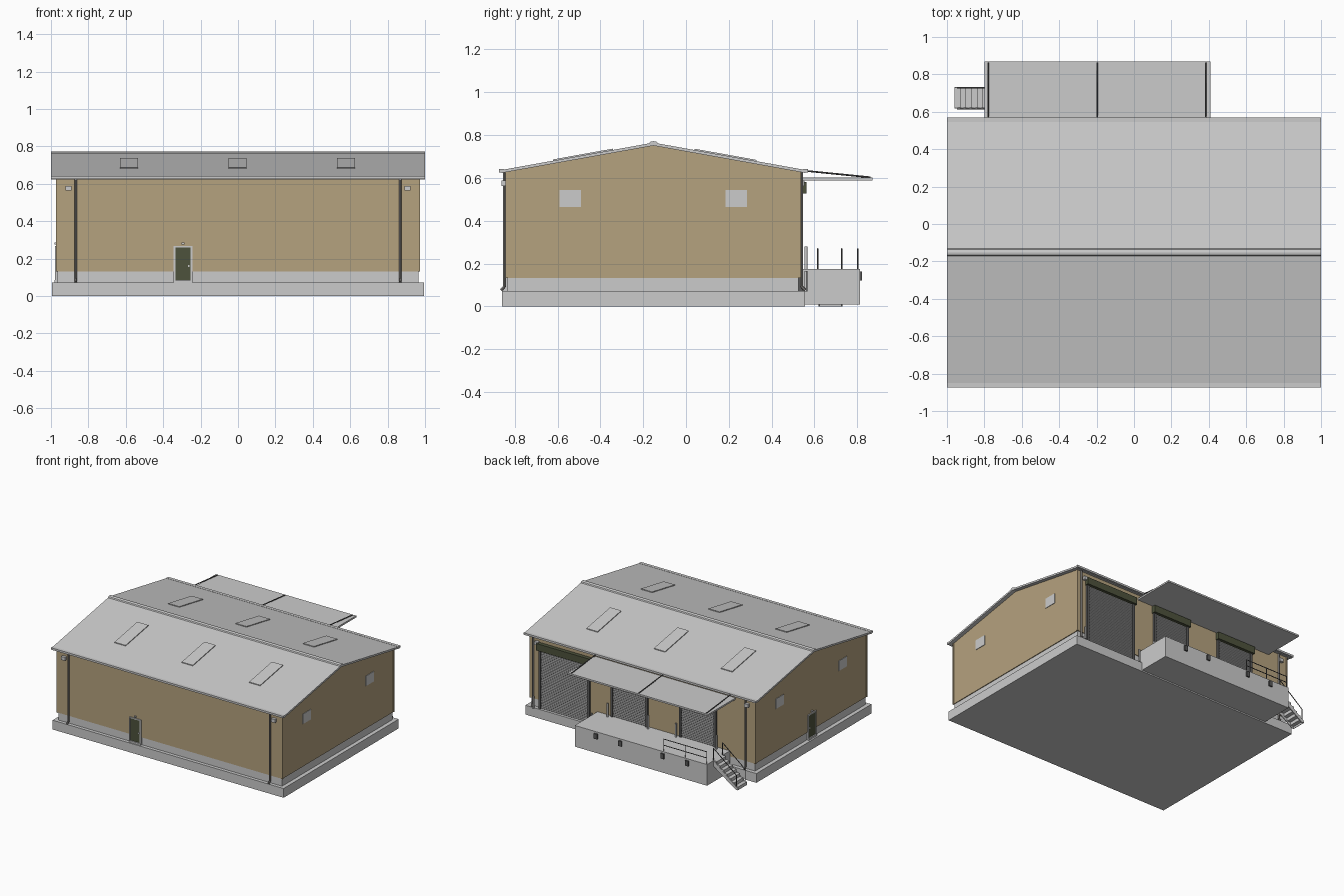
import bpy, math
from mathutils import Vector

if "Cube" in bpy.data.objects:
    bpy.data.objects.remove(bpy.data.objects["Cube"])


def mat(name, col):
    m = bpy.data.materials.new(name)
    m.diffuse_color = (*col, 1)
    m.use_nodes = True
    m.node_tree.nodes["Principled BSDF"].inputs["Base Color"].default_value = m.diffuse_color
    return m


TAN = mat("tan_cladding", (0.46, 0.36, 0.21))
OLIVE = mat("dark_olive", (0.075, 0.085, 0.045))
DARK = mat("dark_metal", (0.1, 0.1, 0.1))
PIPE = mat("pipe_grey", (0.22, 0.21, 0.2))


def mesh(name, verts, faces, m=None):
    me = bpy.data.meshes.new(name)
    me.from_pydata(verts, [], faces)
    me.update()
    ob = bpy.data.objects.new(name, me)
    bpy.context.collection.objects.link(ob)
    if m:
        me.materials.append(m)
    return ob


# profile of (y, z) points, listed counter-clockwise seen from +x, extruded along x
def prism(name, pts, x0, x1, m=None):
    n = len(pts)
    v = [(x, y, z) for x in (x0, x1) for y, z in pts]
    f = [tuple(range(n - 1, -1, -1)), tuple(range(n, 2 * n))]
    f += [(i, (i + 1) % n, n + (i + 1) % n, n + i) for i in range(n)]
    return mesh(name, v, f, m)


def box(name, x0, x1, y0, y1, z0, z1, m=None):
    return prism(name, [(y0, z0), (y1, z0), (y1, z1), (y0, z1)], x0, x1, m)


def rod(name, a, b, r, m=None, sides=12):
    a, b = Vector(a), Vector(b)
    bpy.ops.mesh.primitive_cylinder_add(vertices=sides, radius=r, depth=(b - a).length, location=(a + b) / 2)
    ob = bpy.context.object
    ob.name = name
    ob.rotation_euler = (b - a).to_track_quat('Z', 'Y').to_euler()
    bpy.ops.object.shade_smooth_by_angle()
    if m:
        ob.data.materials.append(m)
    return ob


RY, RZ = -0.152, 0.765      # ridge
SL = 0.18                   # roof slope


def roof_z(y):
    return RZ - SL * abs(y - RY)


# base and walls
box("plinth", -0.995, 0.995, -0.86, 0.555, 0, 0.072)
box("base_course", -0.964, 0.964, -0.834, 0.526, 0.07, 0.135)
prism("walls", [(-0.84, 0.132), (0.532, 0.132), (0.532, roof_z(0.532) - 0.012),
                (RY, RZ - 0.012), (-0.84, roof_z(-0.84) - 0.012)], -0.97, 0.97, TAN)
for x in (-1, 1):
    for y in (-0.838, 0.53):
        box("corner_trim", x * 0.968 - 0.006, x * 0.968 + 0.006, y - 0.006, y + 0.006, 0.132, 0.63, TAN)

# roof, ridge cap, gutters
y0, y1, t = -0.862, 0.558, 0.014
prism("roof", [(y0, roof_z(y0) - t), (RY, RZ - t), (y1, roof_z(y1) - t),
               (y1, roof_z(y1)), (RY, RZ), (y0, roof_z(y0))], -1, 1)
prism("ridge_cap", [(RY - 0.02, RZ - 0.004), (RY + 0.02, RZ - 0.004), (RY + 0.015, RZ + 0.004),
                    (RY, RZ + 0.007), (RY - 0.015, RZ + 0.004)], -1, 1)
for s, y in ((-1, -0.862), (1, 0.558)):
    box("gutter", -1, 1, y - 0.012, y + 0.012, 0.626, 0.641)

# skylights
for x in (-0.582, -0.003, 0.578):
    for a, b in ((-0.62, -0.34), (0.04, 0.33)):
        prism("skylight", [(a, roof_z(a) - 0.003), (b, roof_z(b) - 0.003),
                           (b, roof_z(b) + 0.006), (a, roof_z(a) + 0.006)], x - 0.048, x + 0.048)

# downpipes with shoes
for x, y, s in ((-0.868, -0.848, -1), (0.868, -0.848, -1), (0.94, 0.54, 1), (-0.89, 0.54, 1)):
    rod("downpipe", (x, y, 0.09), (x, y, 0.632), 0.007, PIPE)
    rod("downpipe_shoe", (x, y, 0.092), (x, y + s * 0.016, 0.076), 0.007, PIPE)

# wall lamps
for x in (-0.905, 0.905):
    for y in (-0.85, 0.542):
        box("wall_lamp", x - 0.016, x + 0.016, y - 0.012, y + 0.012, 0.563, 0.589)

# gable windows on both ends
for x in (-0.97, 0.97):
    for y in (-0.541, 0.234):
        box("gable_window", x - 0.004, x + 0.004, y - 0.05, y + 0.05, 0.465, 0.543)


# personnel doors: front, then left end
def frame_piece(name, side, c, u0, u1, d, z0, z1, m=None):
    if side == "front":
        box(name, c + u0, c + u1, -0.84 - d, -0.825, z0, z1, m)
    else:
        box(name, -0.97 - d, -0.955, c + u0, c + u1, z0, z1, m)


for side, c in (("front", -0.294), ("left", -0.16)):
    frame_piece("door_leaf", side, c, -0.042, 0.042, 0.003, 0.086, 0.262, OLIVE)
    frame_piece("door_jamb", side, c, -0.05, -0.041, 0.008, 0.072, 0.268)
    frame_piece("door_jamb", side, c, 0.041, 0.05, 0.008, 0.072, 0.268)
    frame_piece("door_head", side, c, -0.05, 0.05, 0.008, 0.26, 0.268)
    frame_piece("door_sill", side, c, -0.05, 0.05, 0.012, 0.072, 0.086)
    frame_piece("door_handle", side, c, 0.027, 0.034, 0.008, 0.155, 0.165)
    frame_piece("door_lamp", side, c, -0.008, 0.008, 0.01, 0.276, 0.286)


# roller doors: ribbed curtain, guides, drum housing
def roller_door(x0, x1, z0, z1):
    n = round((z1 - z0) / 0.0125)
    h = (z1 - z0) / n
    pts = [(0.52, z1), (0.52, z0)]
    for i in range(n):
        z = z0 + i * h
        pts += [(0.534, z), (0.539, z + h * 0.35), (0.539, z + h * 0.7)]
    pts.append((0.534, z1))
    prism("roller_curtain", pts, x0, x1)
    for x in (x0, x1):
        box("door_guide", x - 0.01, x + 0.01, 0.52, 0.546, z0, z1, DARK)
    box("drum_housing", x0 - 0.018, x1 + 0.018, 0.525, 0.562, z1 - 0.002, z1 + 0.052, OLIVE)


roller_door(0.46, 0.88, 0.072, 0.53)
roller_door(-0.04, 0.26, 0.175, 0.53)
roller_door(-0.63, -0.33, 0.175, 0.53)

# loading dock with bumpers
box("loading_dock", -0.75, 0.39, 0.53, 0.812, 0.01, 0.175)
for x in (0.205, -0.005, -0.37, -0.58):
    box("dock_bumper", x - 0.014, x + 0.014, 0.81, 0.823, 0.122, 0.162, DARK)

# bollards beside the doors
for x, z0, z1 in ((0.92, 0.07, 0.165), (0.42, 0.07, 0.165), (0.285, 0.17, 0.28),
                  (-0.065, 0.17, 0.28), (-0.305, 0.17, 0.28), (-0.655, 0.17, 0.28)):
    rod("bollard", (x, 0.56, z0), (x, 0.56, z1), 0.007)

# stairs at the dock end
n, xs, ze = 7, -0.75, 0.175
run, rise = 0.21 / n, ze / n
for i in range(n):
    z = ze - i * rise
    box("stair_tread", xs - (i + 1) * run, xs - i * run + 0.004, 0.62, 0.73, z - 0.01, z)
    box("stair_riser", xs - i * run - run, xs - i * run - run + 0.004, 0.62, 0.73, z - rise, z)
for y in (0.618, 0.726):
    mesh("stair_stringer", [(x, yy, z) for yy in (y, y + 0.006) for x, z in
                            ((xs, ze), (xs, ze - 0.045), (xs - 0.19, 0), (xs - 0.21, 0), (xs - 0.21, 0.012))],
         [(0, 1, 2, 3, 4), (9, 8, 7, 6, 5)] + [(i, i + 5, (i + 1) % 5 + 5, (i + 1) % 5) for i in range(5)])

# handrails on stair and dock edge
for y in (0.615, 0.727):
    rod("stair_rail_post", (-0.745, y, 0.17), (-0.745, y, 0.27), 0.003, DARK, 8)
    rod("stair_rail_post", (-0.945, y, 0.01), (-0.945, y, 0.11), 0.003, DARK, 8)
    rod("stair_handrail", (-0.745, y, 0.27), (-0.945, y, 0.11), 0.003, DARK, 8)
for x in (-0.74, -0.555, -0.37):
    rod("dock_rail_post", (x, 0.802, 0.17), (x, 0.802, 0.27), 0.003, DARK, 8)
for z in (0.22, 0.268):
    rod("dock_rail", (-0.74, 0.802, z), (-0.37, 0.802, z), 0.003, DARK, 8)

# dock canopy with sloping ties
box("canopy", -0.80, 0.41, 0.53, 0.87, 0.588, 0.601)
for x in (-0.78, -0.197, 0.383):
    rod("canopy_tie", (x, 0.53, 0.636), (x, 0.862, 0.603), 0.004, DARK, 8)
